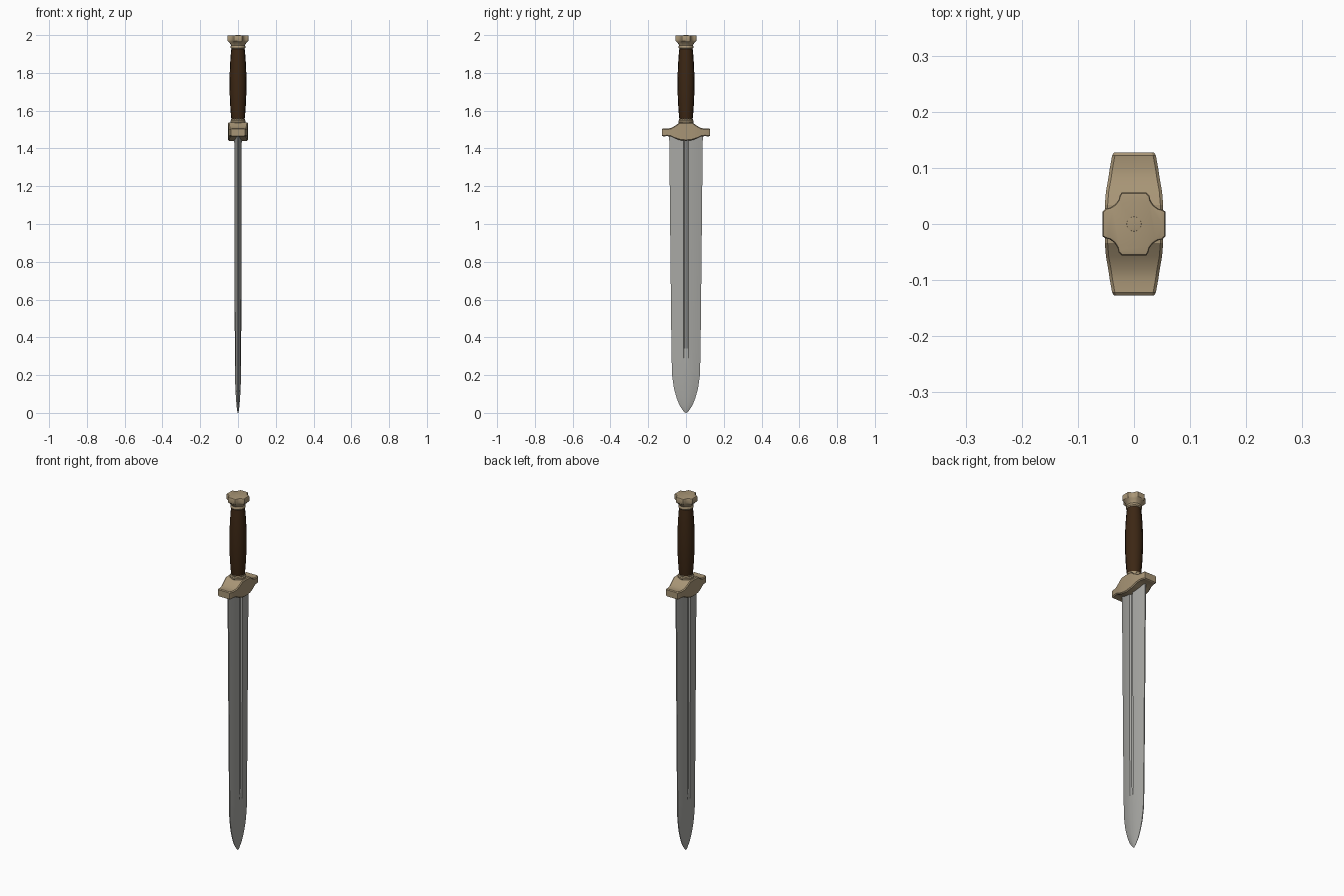
import bpy, bmesh, math

if "Cube" in bpy.data.objects:
    bpy.data.objects.remove(bpy.data.objects["Cube"])


def material(name, rgb):
    m = bpy.data.materials.new(name)
    m.diffuse_color = (*rgb, 1)
    m.use_nodes = True
    m.node_tree.nodes["Principled BSDF"].inputs["Base Color"].default_value = m.diffuse_color
    return m


STEEL = material("steel grey", (0.39, 0.39, 0.37))
BRONZE = material("aged bronze", (0.39, 0.30, 0.18))
LEATHER = material("dark brown leather", (0.045, 0.02, 0.007))


def loft(name, rings, mat, angle=30):
    """Skin a list of equally sized point rings and cap both ends."""
    bm = bmesh.new()
    vs = [[bm.verts.new(p) for p in r] for r in rings]
    n = len(rings[0])
    for a, b in zip(vs, vs[1:]):
        for i in range(n):
            j = (i + 1) % n
            bm.faces.new((a[i], a[j], b[j], b[i]))
    bm.faces.new(vs[0][::-1])
    bm.faces.new(vs[-1])
    bmesh.ops.remove_doubles(bm, verts=bm.verts, dist=1e-5)
    bmesh.ops.recalc_face_normals(bm, faces=bm.faces)
    me = bpy.data.meshes.new(name)
    bm.to_mesh(me)
    bm.free()
    ob = bpy.data.objects.new(name, me)
    bpy.context.collection.objects.link(ob)
    me.materials.append(mat)
    bpy.ops.object.select_all(action='DESELECT')
    ob.select_set(True)
    bpy.context.view_layer.objects.active = ob
    bpy.ops.object.shade_smooth_by_angle(angle=math.radians(angle))
    return ob


def lathe(name, profile, mat, n=32, angle=30):
    return loft(name, [[(r * math.cos(2 * math.pi * i / n), r * math.sin(2 * math.pi * i / n), z)
                        for i in range(n)] for r, z in profile], mat, angle)


# Blade: double edged, with a narrow groove that fades out near the tip
def blade_ring(z, w, t, groove):
    g = min(0.012, w * 0.2)
    half = [(0.003 * t / 0.019, -w), (t * 0.72, -w * 0.6), (t, -g), (t - groove, -g * 0.5),
            (t - groove, g * 0.5), (t, g), (t * 0.72, w * 0.6), (0.003 * t / 0.019, w)]
    return [(x, y, z) for x, y in half] + [(-x, -y, z) for x, y in half]


stations = [(0.0, 0.003, 0.002, 0), (0.01, 0.014, 0.004, 0), (0.04, 0.034, 0.008, 0),
            (0.08, 0.050, 0.011, 0), (0.13, 0.064, 0.014, 0), (0.20, 0.074, 0.016, 0),
            (0.29, 0.076, 0.017, 0), (0.34, 0.077, 0.017, 0.007), (0.8, 0.082, 0.018, 0.008),
            (1.2, 0.086, 0.019, 0.008), (1.47, 0.089, 0.020, 0.008)]
loft("blade", [blade_ring(*s) for s in stations], STEEL, 20)


# Guard: chamfered block, tall in the middle and narrowing to flat ends
def guard_ring(y, x, lo, hi, c=0.005):
    pts = [(x - c, lo), (x, lo + c), (x, hi - c), (x - c, hi)]
    pts += [(-px, pz) for px, pz in pts[::-1]]
    return [(px, y, pz) for px, pz in pts]


side = [(0.0, 0.052, 1.440, 1.538), (0.034, 0.052, 1.444, 1.537), (0.058, 0.050, 1.452, 1.520),
        (0.080, 0.046, 1.463, 1.508), (0.100, 0.043, 1.465, 1.505), (0.122, 0.039, 1.464, 1.507),
        (0.127, 0.036, 1.467, 1.503)]
rings = [guard_ring(-y, x, a, b) for y, x, a, b in side[:0:-1]] + [guard_ring(*s) for s in side]
loft("guard", rings, BRONZE, 25)

# Collar between guard and grip
lathe("collar", [(0.036, 1.53), (0.041, 1.537), (0.041, 1.546), (0.036, 1.550),
                 (0.036, 1.556), (0.031, 1.560)], BRONZE)

# Grip: swelling handle with shallow lengthwise ridges
grip = []
for k in range(15):
    f = k / 14
    r = 0.034 + 0.010 * math.sin(math.pi * f) ** 0.8
    grip.append([((r + 0.0008 * (-1) ** i) * math.cos(math.pi * i / 16),
                  (r + 0.0008 * (-1) ** i) * math.sin(math.pi * i / 16), 1.552 + 0.381 * f)
                 for i in range(32)])
loft("grip", grip, LEATHER, 40)


# Pommel: round neck flaring into a block with four scooped corners
def cross_outline():
    pts = []
    for q in range(4):
        a = q * math.pi / 2
        quarter = [(0.056, 0.0), (0.056, 0.022)]
        quarter += [(0.054 - 0.027 * math.sin(t), 0.054 - 0.029 * math.cos(t))
                    for t in (0.1, 0.4, math.pi / 4, 1.17, 1.47)]
        quarter += [(0.022, 0.056)]
        pts += [(x * math.cos(a) - y * math.sin(a), x * math.sin(a) + y * math.cos(a))
                for x, y in quarter]
    return pts


def pommel_ring(z, r, blend):
    ring = []
    for x, y in cross_outline():
        d = math.hypot(x, y)
        cx, cy = x / d * r, y / d * r
        s = r / 0.056
        ring.append((cx + (x * s - cx) * blend, cy + (y * s - cy) * blend, z))
    return ring


pommel = [(1.926, 0.034, 0), (1.932, 0.039, 0), (1.940, 0.039, 0), (1.945, 0.036, 0.1),
          (1.953, 0.040, 0.4), (1.962, 0.048, 0.8), (1.969, 0.055, 1), (1.973, 0.056, 1),
          (1.994, 0.056, 1), (1.998, 0.054, 1), (1.999, 0.050, 1)]
loft("pommel", [pommel_ring(*p) for p in pommel], BRONZE, 30)

# Small rivet on top of the pommel
lathe("rivet", [(0.014, 1.996), (0.013, 1.9995), (0.009, 2.0)], BRONZE, 16)
